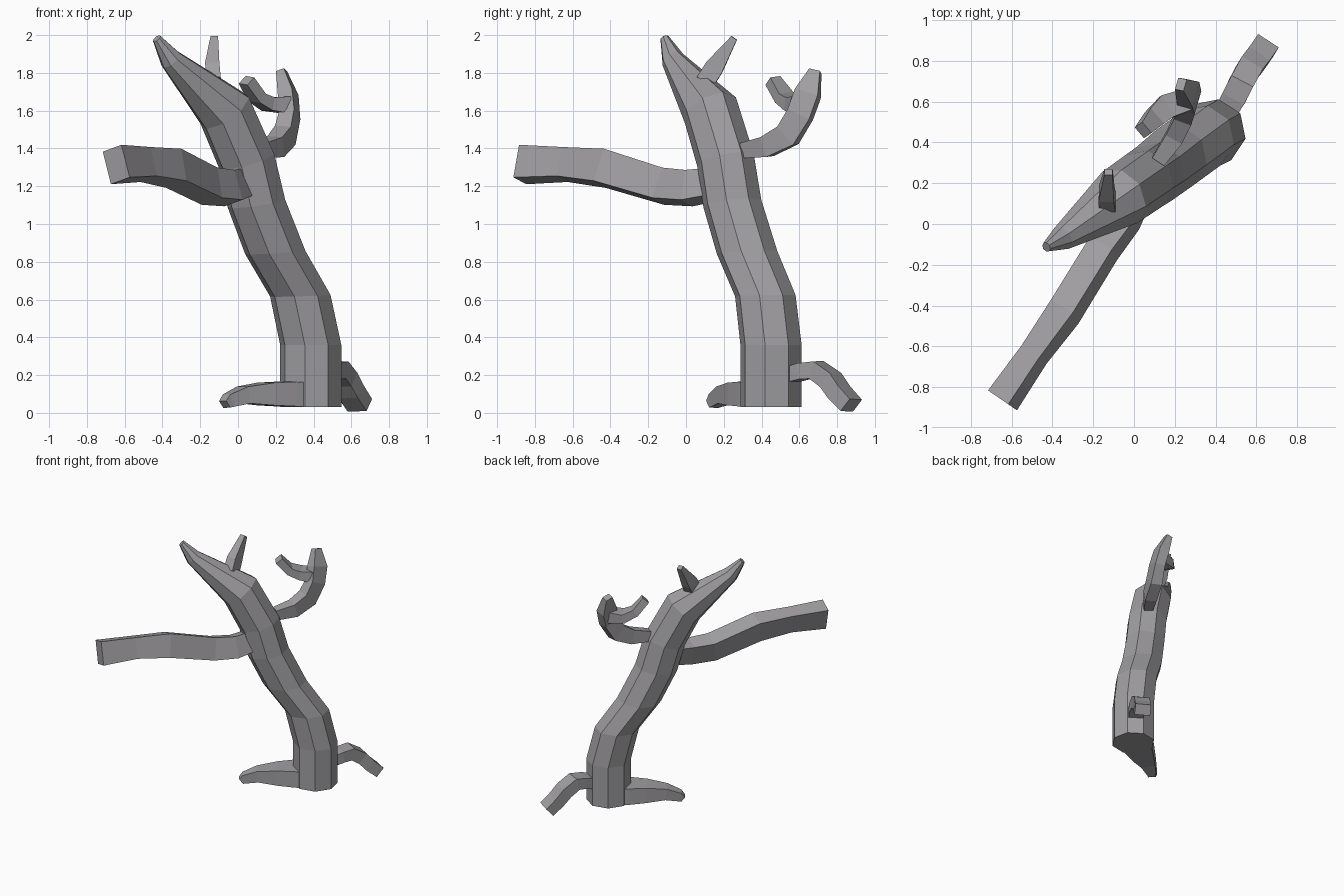
import bpy, math
from mathutils import Vector, Matrix

bark = bpy.data.materials.new("dark_bark")
bark.diffuse_color = (0.35, 0.34, 0.355, 1)


def build(name, rings):
    """Skin a list of equal-length vertex rings and cap both ends."""
    n = len(rings[0])
    verts = [v for r in rings for v in r]
    faces = [list(range(n))[::-1], [len(verts) - n + k for k in range(n)]]
    for i in range(len(rings) - 1):
        for k in range(n):
            a, b = i * n + k, i * n + (k + 1) % n
            faces.append([a, b, b + n, a + n])
    me = bpy.data.meshes.new(name)
    me.from_pydata(verts, [], faces)
    me.materials.append(bark)
    ob = bpy.data.objects.new(name, me)
    bpy.context.collection.objects.link(ob)
    return ob


def limb(name, path, roll=0):
    """Four-sided limb through (x, y, z, width, height) stations."""
    pts = [Vector(p[:3]) for p in path]
    d = pts[-1] - pts[0]
    side = Vector((d.y, -d.x, 0)).normalized()
    rings = []
    for i, p in enumerate(path):
        t = (pts[min(i + 1, len(pts) - 1)] - pts[max(i - 1, 0)]).normalized()
        up = side.cross(t).normalized()
        s = t.cross(up)
        turn = Matrix.Rotation(math.radians(roll), 3, t)
        rings.append([pts[i] + turn @ (s * a * p[3] / 2 + up * b * p[4] / 2)
                      for a, b in ((-1, -1), (-1, 1), (1, 1), (1, -1))])
    return build(name, rings)


# Leaning eight-sided trunk: x, y, z, radius, tilt of the ring
trunk = [(0.385, 0.45, 0.03, 0.165, 0), (0.385, 0.45, 0.36, 0.165, 0),
         (0.33, 0.42, 0.62, 0.163, 2), (0.197, 0.323, 0.85, 0.163, 4),
         (0.097, 0.245, 1.11, 0.157, 10), (0.045, 0.21, 1.335, 0.155, 18),
         (-0.07, 0.13, 1.60, 0.152, 40), (-0.355, -0.07, 1.87, 0.062, 45),
         (-0.43, -0.113, 1.982, 0.025, 45)]
axis = Vector((0.57, -0.82, 0))
rings = []
for x, y, z, r, tilt in trunk:
    rot = Matrix.Rotation(math.radians(tilt), 3, axis)
    angles = [math.radians(-11 + 45 * k) for k in range(8)]
    rings.append([Vector((x, y, z)) + rot @ Vector((r * math.cos(a), r * math.sin(a), 0))
                  for a in angles])
build("trunk", rings)

# Long branch reaching forward, slightly rolled
limb("long_branch", [(0.02, 0.15, 1.21, .11, .15), (-0.045, 0.015, 1.19, .12, .165),
                     (-0.15, -0.12, 1.20, .13, .17), (-0.34, -0.43, 1.295, .13, .18),
                     (-0.49, -0.64, 1.315, .11, .16), (-0.645, -0.865, 1.315, .125, .18)], 17)

# Rear branch and its fork
limb("rear_branch", [(0.12, 0.31, 1.39, .07, .08), (0.20, 0.43, 1.41, .09, .11),
                     (0.25, 0.54, 1.47, .09, .13), (0.275, 0.605, 1.58, .08, .13),
                     (0.265, 0.645, 1.69, .08, .13), (0.23, 0.685, 1.81, .045, .06)])
limb("rear_branch_fork", [(0.26, 0.61, 1.63, .11, .09), (0.16, 0.575, 1.635, .12, .07),
                          (0.10, 0.52, 1.67, .10, .06), (0.045, 0.46, 1.76, .07, .06)])

# Small broken spike near the top
limb("top_spike", [(-0.13, 0.10, 1.75, .08, .10), (-0.135, 0.15, 1.83, .075, .10),
                   (-0.125, 0.255, 1.985, .04, .035)])

# Roots
limb("front_root", [(0.34, 0.42, 0.095, .23, .13), (0.25, 0.36, 0.10, .21, .13),
                    (0.15, 0.29, 0.10, .17, .12), (0.03, 0.21, 0.095, .11, .09),
                    (-0.05, 0.155, 0.065, .07, .07), (-0.07, 0.138, 0.045, .06, .045)])
limb("back_root", [(0.45, 0.55, 0.20, .11, .08), (0.49, 0.62, 0.22, .12, .085),
                   (0.525, 0.69, 0.228, .12, .095), (0.565, 0.765, 0.175, .12, .095),
                   (0.60, 0.81, 0.11, .12, .09), (0.645, 0.875, 0.04, .12, .085)])
